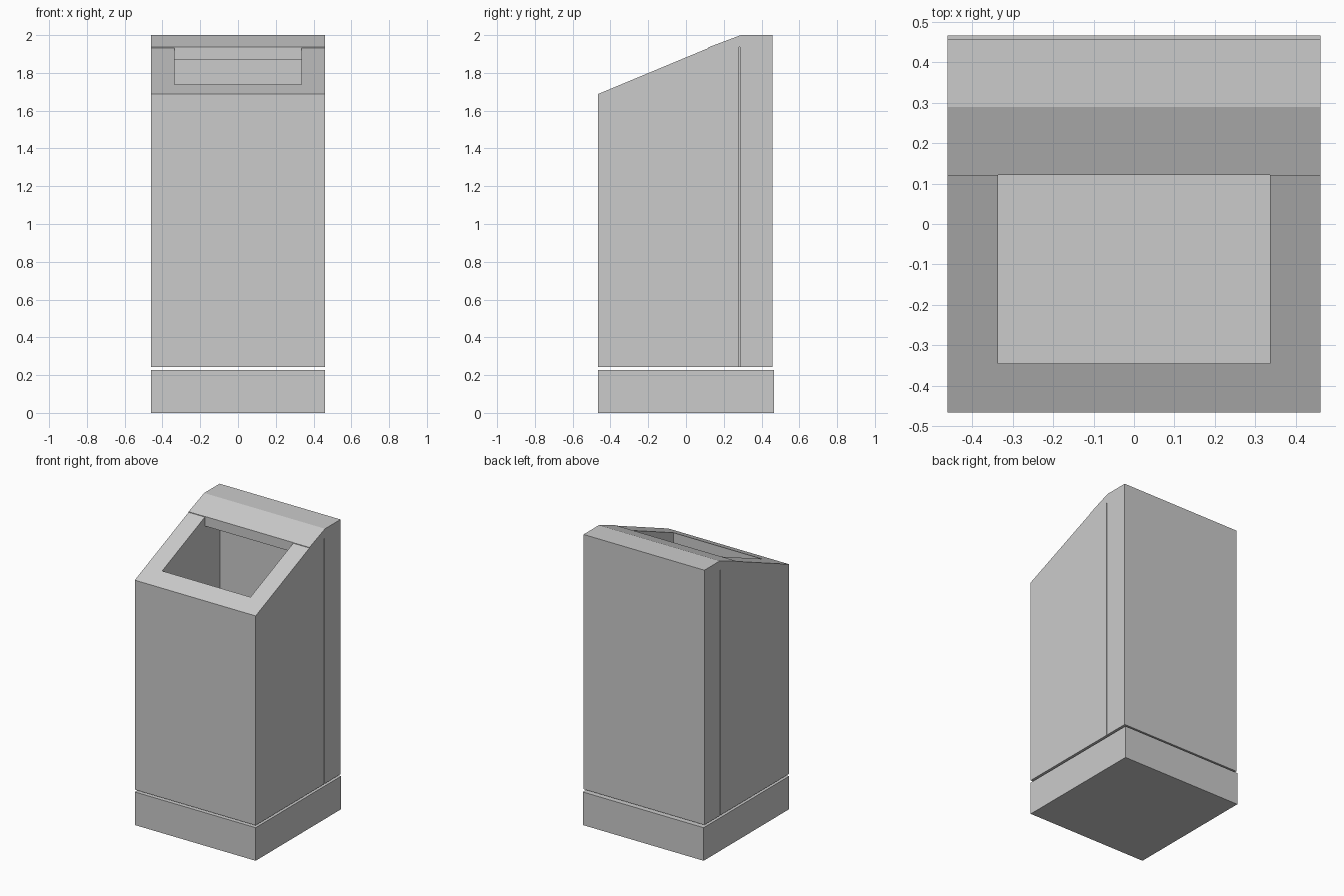
import bpy, bmesh

if "Cube" in bpy.data.objects:
    bpy.data.objects.remove(bpy.data.objects["Cube"])

W = 0.461       # half width of the bin
OPEN_W = 0.337  # half width of the opening


def prism(name, profile, x0, x1):
    """Extrude a closed (y, z) profile along x."""
    bm = bmesh.new()
    face = bm.faces.new([bm.verts.new((x0, y, z)) for y, z in profile])
    ext = bmesh.ops.extrude_face_region(bm, geom=[face])
    verts = [g for g in ext["geom"] if isinstance(g, bmesh.types.BMVert)]
    bmesh.ops.translate(bm, verts=verts, vec=(x1 - x0, 0, 0))
    bmesh.ops.recalc_face_normals(bm, faces=bm.faces)
    mesh = bpy.data.meshes.new(name)
    bm.to_mesh(mesh)
    bm.free()
    ob = bpy.data.objects.new(name, mesh)
    bpy.context.collection.objects.link(ob)
    return ob


def rect(y0, y1, z0, z1):
    return [(y0, z0), (y1, z0), (y1, z1), (y0, z1)]


def cut(target, cutter):
    """Subtract the cutter, apply the result and remove the cutter."""
    cutter.hide_render = True
    mod = target.modifiers.new("cut", "BOOLEAN")
    mod.operation = "DIFFERENCE"
    mod.solver = "EXACT"
    mod.object = cutter
    bpy.context.view_layer.objects.active = target
    bpy.ops.object.modifier_apply(modifier=mod.name)
    bpy.data.objects.remove(cutter)


# plinth, separated from the body by a thin gap
prism("base", rect(-0.466, 0.466, 0.0, 0.228), -W, W)

# body with sloped top, tiny step where the hood meets the opening frame
body = prism("bin_body", [
    (-0.466, 0.244), (0.458, 0.244), (0.458, 2.0), (0.29, 2.0),
    (0.12, 1.936), (0.12, 1.932), (-0.466, 1.688)], -W, W)

# hollow inside, running back under the hood
cut(body, prism("hollow_cutter", [
    (-0.345, 0.37), (0.287, 0.37), (0.287, 1.87), (0.121, 1.87),
    (0.121, 2.1), (-0.345, 2.1)], -OPEN_W, OPEN_W))

# narrow upright seam on both sides
for s in (-1, 1):
    cut(body, prism("seam_cutter", rect(0.281, 0.286, 0.2, 1.936),
                    s * (W - 0.012), s * (W + 0.05)))
